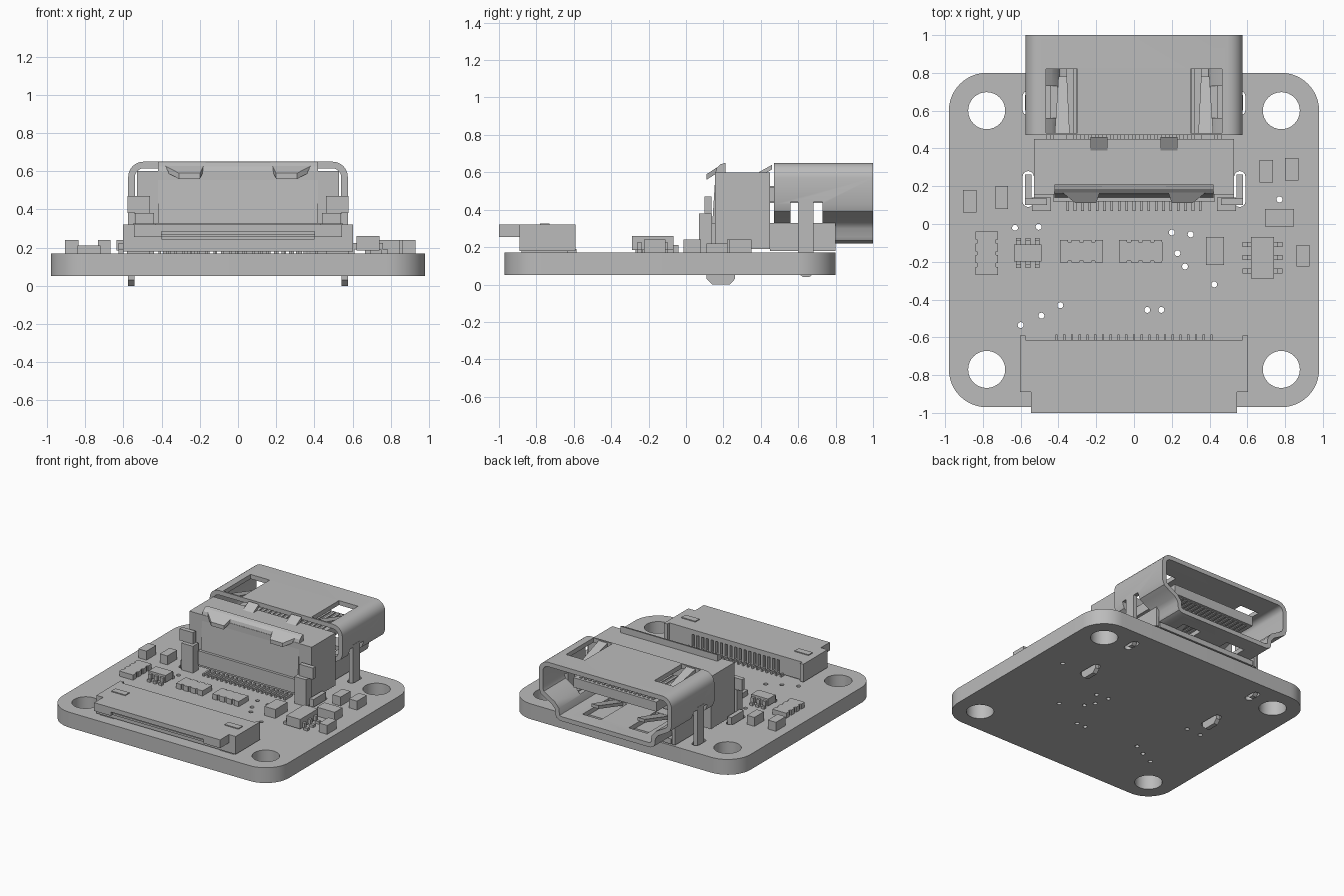
import bpy, bmesh, math
from mathutils import Vector

old = bpy.data.objects.get("Cube")
if old:
    bpy.data.objects.remove(old, do_unlink=True)

GREY = (0.5, 0.5, 0.5, 1)
grey = bpy.data.materials.new("plain grey")
grey.use_nodes = True
grey.diffuse_color = GREY
grey.node_tree.nodes["Principled BSDF"].inputs["Base Color"].default_value = GREY


def activate(ob):
    bpy.ops.object.select_all(action='DESELECT')
    bpy.context.view_layer.objects.active = ob
    ob.select_set(True)


def finish(name, bm):
    me = bpy.data.meshes.new(name)
    bm.to_mesh(me)
    bm.free()
    me.materials.append(grey)
    ob = bpy.data.objects.new(name, me)
    bpy.context.collection.objects.link(ob)
    return ob


def boxes(name, items, mirror=False):
    """One object from boxes given as (x0, x1, y0, y1, z0, z1)."""
    bm = bmesh.new()
    items = list(items)
    if mirror:
        items += [(-b, -a, *rest) for a, b, *rest in items]
    for b in items:
        lo, hi = Vector(b[0::2]), Vector(b[1::2])
        vs = bmesh.ops.create_cube(bm, size=1)["verts"]
        for v in vs:
            v.co = (lo + hi) / 2 + v.co * (hi - lo)
    return finish(name, bm)


def solid(name, pts, offset, mirror=False):
    """Polygon swept along an offset vector."""
    bm = bmesh.new()
    for s in ((1, -1) if mirror else (1,)):
        f = bm.faces.new([bm.verts.new((s * x, y, z)) for x, y, z in pts])
        new = bmesh.ops.extrude_face_region(bm, geom=[f])["geom"]
        for v in new:
            if isinstance(v, bmesh.types.BMVert):
                v.co += Vector((s * offset[0], offset[1], offset[2]))
    bmesh.ops.recalc_face_normals(bm, faces=bm.faces)
    return finish(name, bm)


def rounded(cx, cy, w, h, r, n=8):
    pts = []
    for k, (sx, sy) in enumerate(((1, 1), (-1, 1), (-1, -1), (1, -1))):
        for i in range(n + 1):
            a = (k + i / n) * math.pi / 2
            pts.append((cx + sx * (w / 2 - r) + r * math.cos(a),
                        cy + sy * (h / 2 - r) + r * math.sin(a)))
    return pts


def sheet(name, half, y0, y1, closed, thick=0.035):
    """Sheet metal swept along y from the right half of its section, top first."""
    pts = [(-x, z) for x, z in reversed(half)] + half
    bm = bmesh.new()
    a = [bm.verts.new((x, y0, z)) for x, z in pts]
    b = [bm.verts.new((x, y1, z)) for x, z in pts]
    n = len(pts)
    for i in range(n if closed else n - 1):
        j = (i + 1) % n
        bm.faces.new((a[i], a[j], b[j], b[i]))
    ob = finish(name, bm)
    m = ob.modifiers.new("wall", 'SOLIDIFY')
    m.thickness, m.offset, m.use_even_offset = thick, -1, True
    activate(ob)
    bpy.ops.object.modifier_apply(modifier="wall")
    return ob


def cut(ob, items):
    tool = boxes("cutter", items, mirror=True)
    tool.hide_render = True
    m = ob.modifiers.new("cut", 'BOOLEAN')
    m.operation, m.solver, m.object = 'DIFFERENCE', 'EXACT', tool
    activate(ob)
    bpy.ops.object.modifier_apply(modifier="cut")
    bpy.data.objects.remove(tool, do_unlink=True)


def smooth(ob):
    activate(ob)
    bpy.ops.object.shade_smooth_by_angle(angle=math.radians(35))


# Circuit board with mounting holes, slots and vias
outlines = [rounded(0, -0.085, 1.96, 1.77, 0.2, 12)]
for s in (-1, 1):
    outlines += [rounded(s * 0.78, y, 0.196, 0.196, 0.098) for y in (0.6, -0.77)]
    outlines += [rounded(s * 0.56, 0.185, 0.06, 0.19, 0.03, 4),
                 rounded(s * 0.56, 0.64, 0.06, 0.13, 0.03, 4)]
vias = [(-0.63, -0.02), (-0.505, -0.015), (0.2, -0.045), (0.3, -0.055), (0.23, -0.155),
        (0.27, -0.225), (0.425, -0.32), (0.77, 0.13), (-0.6, -0.535), (-0.49, -0.485),
        (-0.39, -0.43), (0.07, -0.455), (0.145, -0.455)]
outlines += [rounded(x, y, 0.032, 0.032, 0.016, 3) for x, y in vias]
cu = bpy.data.curves.new("circuit_board", 'CURVE')
cu.dimensions, cu.fill_mode, cu.extrude = '2D', 'BOTH', 0.06
for line in outlines:
    sp = cu.splines.new('POLY')
    sp.points.add(len(line) - 1)
    for p, (x, y) in zip(sp.points, line):
        p.co = (x, y, 0, 1)
    sp.use_cyclic_u = True
cu.materials.append(grey)
board = bpy.data.objects.new("circuit_board", cu)
bpy.context.collection.objects.link(board)
board.location.z = 0.11
activate(board)
bpy.ops.object.convert(target='MESH')
board = bpy.context.object
bm = bmesh.new()
bm.from_mesh(board.data)
bmesh.ops.remove_doubles(bm, verts=bm.verts, dist=0.0001)
bmesh.ops.recalc_face_normals(bm, faces=bm.faces)
bm.to_mesh(board.data)
bm.free()
smooth(board)

# Large socket: sheet metal shell, straight in front and tapered at the mouth
arc = [(0.495 + 0.08 * math.sin(a), 0.57 + 0.08 * math.cos(a))
       for a in (i * math.pi / 12 for i in range(7))]
cover = sheet("socket_cover", arc + [(0.575, 0.19)], 0.11, 0.47, False)
cut(cover, [(-0.01, 0.42, 0.05, 0.2, 0.55, 0.7), (0.14, 0.23, 0.38, 0.46, 0.6, 0.7)])
smooth(cover)
mouth = sheet("socket_mouth", arc + [(0.575, 0.43), (0.56, 0.39), (0.53, 0.37), (0.46, 0.33),
              (0.435, 0.3), (0.43, 0.255), (0.42, 0.235), (0.39, 0.22)], 0.47, 1.0, True)
cut(mouth, [(0.3, 0.465, 0.482, 0.82, 0.6, 0.7), (0.4, 0.7, 0.56, 0.73, 0.32, 0.44),
            (0.12, 0.28, 0.55, 0.88, 0.2, 0.28)])
smooth(mouth)

# Spring tongues and small bent tabs of the shell
solid("top_spring", [(0.34, 0.47, 0.645), (0.42, 0.47, 0.645), (0.4, 0.78, 0.56),
                     (0.355, 0.78, 0.56)], (0, 0, -0.03), True)
solid("bottom_spring", [(0.16, 0.54, 0.225), (0.24, 0.54, 0.225), (0.23, 0.84, 0.31),
                        (0.17, 0.84, 0.31)], (0, 0, 0.025), True)
solid("top_tab", [(0.14, 0.46, 0.64), (0.23, 0.46, 0.64), (0.23, 0.38, 0.595),
                  (0.14, 0.38, 0.595)], (0, 0, -0.025), True)

# Front wall of the socket with its folded upper edge
wall = solid("socket_front_wall", [(-0.42, 0.21, 0.65), (-0.42, 0.185, 0.643), (-0.42, 0.165, 0.625),
             (-0.42, 0.158, 0.6), (-0.42, 0.14, 0.32), (-0.42, 0.18, 0.32), (-0.42, 0.21, 0.6)],
             (0.84, 0, 0))
solid("front_lip", [(0.17, 0.2, 0.648), (0.42, 0.2, 0.648), (0.31, 0.11, 0.59), (0.2, 0.11, 0.59)],
      (0, 0, -0.03), True)
boxes("front_clasp", [(0.46, 0.578, 0.1, 0.135, 0.38, 0.47)], True)
boxes("corner_post", [(0.44, 0.54, 0.07, 0.14, 0.17, 0.38)], True)

# Plastic core of the socket, tongue and contacts
boxes("socket_core", [(-0.53, 0.53, 0.155, 0.45, 0.19, 0.6), (-0.43, 0.43, 0.12, 0.16, 0.22, 0.33),
                      (-0.43, 0.43, 0.45, 0.8, 0.18, 0.22)])
boxes("core_side_wall", [(0.44, 0.465, 0.45, 0.8, 0.18, 0.33)], True)
boxes("contact_tongue", [(-0.36, 0.36, 0.44, 0.88, 0.445, 0.52)])
xs = [(i - 9) * 0.039 for i in range(19)]
boxes("tongue_contacts", [(x - 0.01, x + 0.01, 0.45, 0.86, 0.437, 0.528) for x in xs[1:-1]])
boxes("socket_pins", [(x - 0.007, x + 0.007, 0.07, 0.16, 0.165, 0.19) for x in xs])

# Shell legs that pass through the board
solid("front_leg", [(0.543, 0.11, 0.22), (0.543, 0.11, 0.03), (0.543, 0.14, 0), (0.543, 0.235, 0),
                    (0.543, 0.262, 0.03), (0.543, 0.262, 0.22)], (0.034, 0, 0), True)
solid("rear_leg", [(0.543, 0.6, 0.46), (0.543, 0.6, 0.06), (0.543, 0.625, 0.04), (0.543, 0.66, 0.04),
                   (0.543, 0.682, 0.06), (0.543, 0.682, 0.46)], (0.034, 0, 0), True)

# Flat cable connector at the front
boxes("cable_connector", [(-0.575, 0.575, -0.89, -0.66, 0.18, 0.245),
                          (-0.575, 0.575, -0.89, -0.615, 0.283, 0.32),
                          (-0.575, 0.575, -0.84, -0.66, 0.245, 0.283)])
boxes("connector_side", [(0.575, 0.603, -0.89, -0.59, 0.18, 0.32),
                         (0.4, 0.575, -0.89, -0.615, 0.18, 0.283)], True)
boxes("connector_latch", [(-0.545, 0.545, -1.0, -0.89, 0.285, 0.32),
                          (-0.545, 0.545, -0.98, -0.89, 0.255, 0.27)])
boxes("latch_end", [(0.4, 0.545, -1.0, -0.89, 0.255, 0.32)], True)
boxes("connector_clip", [(0.43, 0.55, -0.78, -0.73, 0.3, 0.327),
                         (0.46, 0.58, -0.88, -0.63, 0.165, 0.185)], True)
step = 0.82 / 20
boxes("connector_ribs", [(x - 0.01, x + 0.01, -0.665, -0.615, 0.18, 0.285)
                         for x in (-0.41 + (i + 0.5) * step for i in range(20))])
boxes("connector_pins", [b for x in (-0.41 + i * step for i in range(21)) for b in
      ((x - 0.006, x + 0.006, -0.66, -0.585, 0.165, 0.19),
       (x - 0.006, x + 0.006, -0.66, -0.635, 0.19, 0.28))])

# Small chip components
chips = [(-0.87, 0.12, 0.07, 0.12), (-0.7, 0.14, 0.065, 0.12), (0.7, 0.28, 0.07, 0.12),
         (0.835, 0.29, 0.07, 0.12), (0.77, 0.033, 0.155, 0.095), (0.428, -0.143, 0.095, 0.15),
         (0.895, -0.168, 0.07, 0.115)]
boxes("chip_parts", [(x - w / 2, x + w / 2, y - h / 2, y + h / 2, 0.165, 0.24)
                     for x, y, w, h in chips])

# Scalloped four-way arrays
arrays = []
for cx, cy, upright in ((-0.278, -0.145, False), (0.035, -0.145, False), (-0.78, -0.155, True)):
    bits = [(0, 0.115, 0.05)] + [((i - 1.5) * 0.062, 0.021, 0.06) for i in range(4)]
    for d, a, b in bits:
        arrays.append((cx - b, cx + b, cy + d - a, cy + d + a, 0.165, 0.21) if upright else
                      (cx + d - a, cx + d + a, cy - b, cy + b, 0.165, 0.21))
boxes("array_parts", arrays)


# Six-legged chips
def legged_chip(name, cx, cy, half_long, half_short, reach, pitch, upright, top):
    parts = [(-half_long, half_long, -half_short, half_short, 0.185, top)]
    for i in (-1, 0, 1):
        for s in (-1, 1):
            for r0, r1, z0, z1 in ((half_short - 0.01, half_short + 0.02, 0.19, 0.225),
                                   (half_short + 0.01, reach, 0.165, 0.19)):
                e = sorted((s * r0, s * r1))
                parts.append((i * pitch - 0.013, i * pitch + 0.013, *e, z0, z1))
    if upright:
        parts = [(c, d, a, b, e, f) for a, b, c, d, e, f in parts]
    boxes(name, [(a + cx, b + cx, c + cy, d + cy, e, f) for a, b, c, d, e, f in parts])


legged_chip("large_legged_chip", 0.68, -0.178, 0.11, 0.06, 0.105, 0.07, True, 0.26)
legged_chip("small_legged_chip", -0.562, -0.153, 0.073, 0.045, 0.08, 0.05, False, 0.24)
